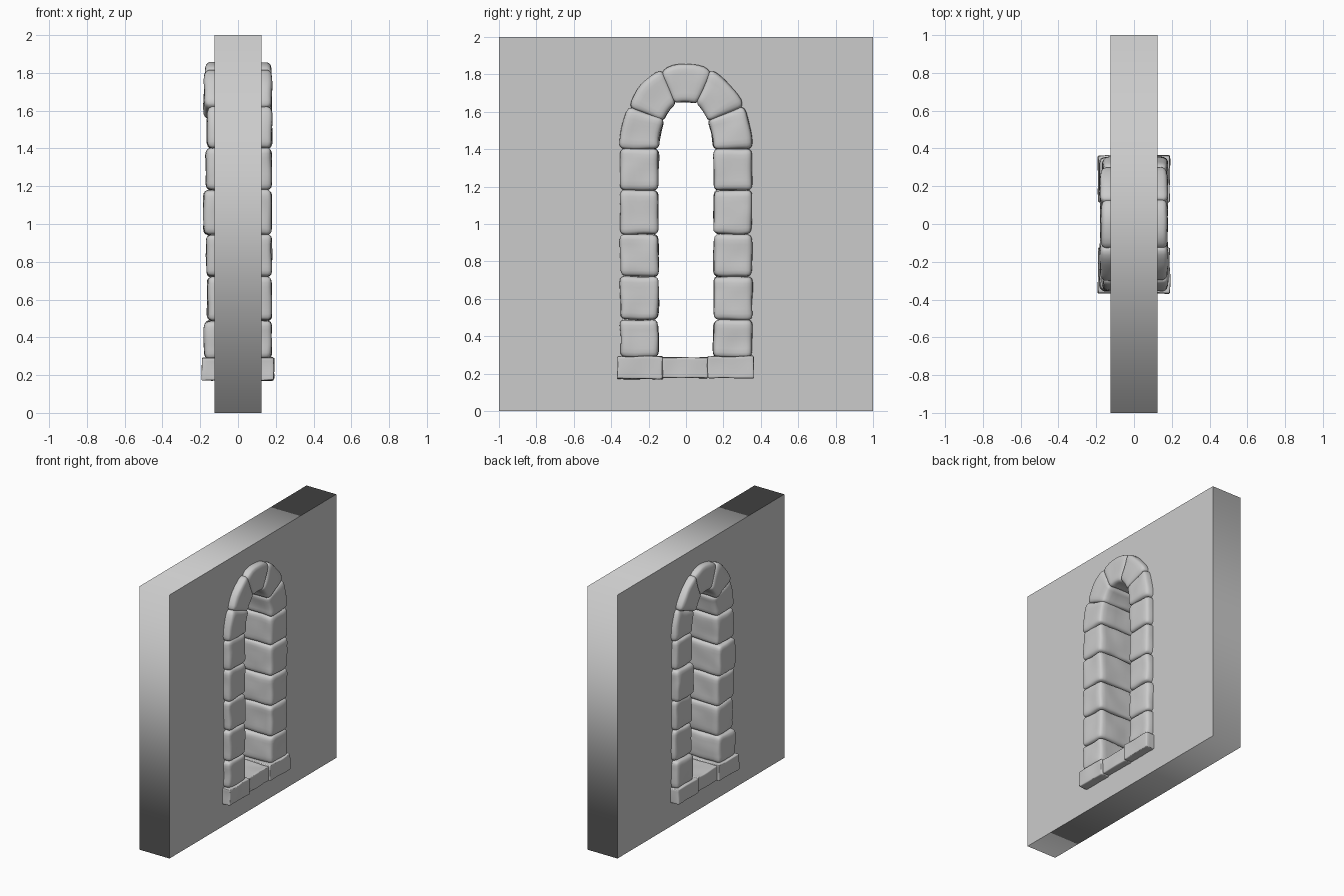
import bpy, bmesh, math, random
from mathutils import Vector, noise

if "Cube" in bpy.data.objects:
    bpy.data.objects.remove(bpy.data.objects["Cube"])

random.seed(7)


def wall(hole):
    # Filled 2D curve with an arched hole, extruded to the wall thickness
    cu = bpy.data.curves.new("wall", 'CURVE')
    cu.dimensions = '2D'
    cu.fill_mode = 'BOTH'
    cu.extrude = 0.125
    for pts in ([(-1, 0), (1, 0), (1, 2), (-1, 2)], hole):
        sp = cu.splines.new('POLY')
        sp.points.add(len(pts) - 1)
        for p, (a, b) in zip(sp.points, pts):
            p.co = (a, b, 0, 1)
        sp.use_cyclic_u = True
    ob = bpy.data.objects.new("wall", cu)
    bpy.context.collection.objects.link(ob)
    ob.rotation_euler = (math.pi / 2, 0, math.pi / 2)
    bpy.context.view_layer.objects.active = ob
    ob.select_set(True)
    bpy.ops.object.convert(target='MESH')
    ob.select_set(False)


def stone(name, inner, outer, x0, x1, r=0.03, bulge=(0, 0), rough=0.007):
    # Rounded, slightly lumpy block between an inner and an outer edge (y, z)
    i0, i1 = (Vector(p) for p in inner)
    o0, o1 = (Vector(p) for p in outer)
    out = ((o0 + o1) - (i0 + i1)).normalized()
    size = Vector(((o0 + o1 - i0 - i1).length / 2,
                   ((i1 - i0).length + (o1 - o0).length) / 2, x1 - x0))
    half = size / 2
    seed = Vector([random.uniform(0, 50) for _ in range(3)])
    bm = bmesh.new()
    bmesh.ops.create_cube(bm, size=2)
    bmesh.ops.subdivide_edges(bm, edges=bm.edges[:], cuts=11, use_grid_fill=True)
    for v in bm.verts:
        # crowd the grid toward the edges, then round the box
        p = Vector([math.sin(c * math.pi / 2) * h for c, h in zip(v.co, half)])
        core = Vector([max(-h + r, min(h - r, c)) for c, h in zip(p, half)])
        d = p - core
        if d.length > 1e-6:
            m = max(abs(c) for c in d)
            p = core + d.normalized() * m
        u, t, w = (c / s + 0.5 for c, s in zip(p, size))
        # bend the box onto the wedge
        arc = 4 * t * (1 - t)
        a = i0.lerp(i1, t) + out * bulge[0] * arc
        b = o0.lerp(o1, t) + out * bulge[1] * arc
        q = a.lerp(b, u)
        co = Vector((x0 + (x1 - x0) * w, q.x, q.y))
        v.co = co + noise.noise_vector(co * 9 + seed) * rough
    bmesh.ops.recalc_face_normals(bm, faces=bm.faces[:])
    me = bpy.data.meshes.new(name)
    bm.to_mesh(me)
    bm.free()
    me.shade_smooth()
    ob = bpy.data.objects.new(name, me)
    bpy.context.collection.objects.link(ob)


# Wall, with its hole hidden behind the middle of the stones
side = [(0.25, 0.23), (0.25, 1.42), (0.22, 1.57), (0.14, 1.69), (0, 1.755)]
wall(side + [(-y, z) for y, z in side[-2::-1]])

# Jamb and arch stones on both sides
joints = [0.285, 0.488, 0.72, 0.945, 1.18, 1.402]
backs = [-0.178, -0.162, -0.168, -0.183, -0.168]
for s, label in ((1, "right"), (-1, "left")):
    for i, xb in enumerate(backs):
        z0, z1 = joints[i] - 0.001, joints[i + 1] + 0.001
        j = random.uniform(-0.004, 0.004)
        stone(f"jamb_stone_{label}_{i + 1}",
              [(s * (0.148 + j), z0), (s * (0.148 - j), z1)],
              [(s * (0.353 + j), z0), (s * (0.353 - j), z1)], xb, 0.178)
    stone(f"arch_lower_stone_{label}",
          [(s * 0.146, 1.40), (s * 0.116, 1.56)],
          [(s * 0.36, 1.40), (s * 0.31, 1.63)], -0.163, 0.178, bulge=(0.006, 0.012))
    stone(f"arch_upper_stone_{label}",
          [(s * 0.120, 1.55), (s * 0.054, 1.645)],
          [(s * 0.312, 1.625), (s * 0.128, 1.83)], -0.18, 0.178, bulge=(0.008, 0.025))

# Keystone
stone("keystone", [(-0.062, 1.645), (0.062, 1.645)],
      [(-0.142, 1.82), (0.142, 1.82)], -0.175, 0.178, bulge=(0.008, 0.035))

# Sill slabs
for name, y0, y1, z0, z1, x in (("sill_left", -0.367, -0.123, 0.172, 0.292, 0.19),
                                ("sill_middle", -0.127, 0.119, 0.178, 0.287, 0.178),
                                ("sill_right", 0.115, 0.363, 0.178, 0.292, 0.19)):
    stone(name, [(y0, z0), (y0, z1)], [(y1, z0), (y1, z1)], -x, x, r=0.007, rough=0.006)
